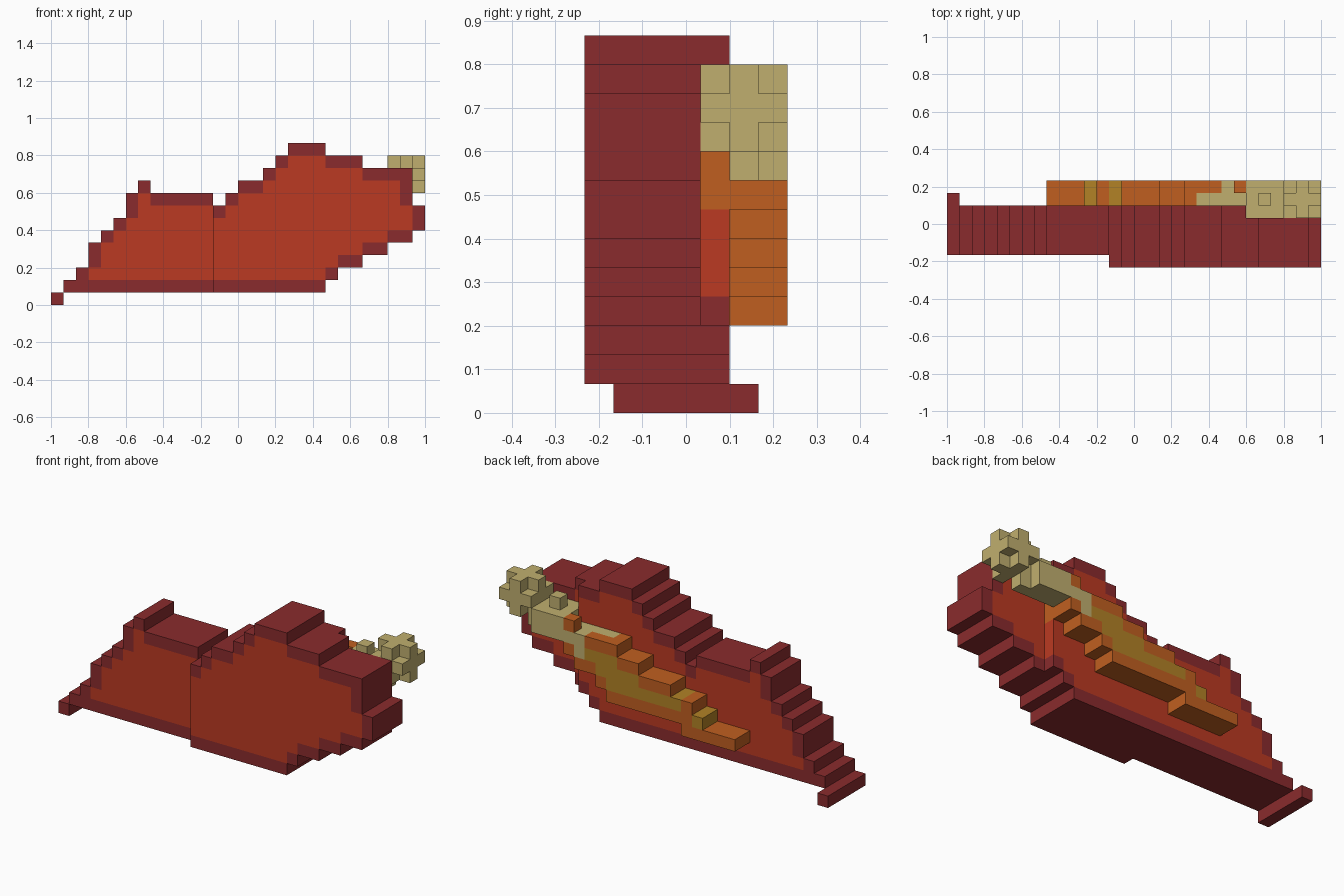
import bpy
import bmesh
from mathutils import Vector

U = 1 / 15  # edge of one block

if "Cube" in bpy.data.objects:
    bpy.data.objects.remove(bpy.data.objects["Cube"], do_unlink=True)


def make_material(name, rgb):
    linear = [((c / 255 + 0.055) / 1.055) ** 2.4 for c in rgb] + [1]
    mat = bpy.data.materials.new(name)
    mat.use_nodes = True
    mat.diffuse_color = linear
    mat.node_tree.nodes["Principled BSDF"].inputs["Base Color"].default_value = linear
    return mat


MATS = [make_material("dark red", (138, 43, 45)),
        make_material("bright red", (187, 58, 34)),
        make_material("orange", (192, 95, 32)),
        make_material("gold", (178, 130, 38)),
        make_material("pale tan", (192, 175, 111))]
DARK, RED, ORANGE, GOLD, TAN = range(len(MATS))
SIDES = [Vector(d) for d in
         ((1, 0, 0), (-1, 0, 0), (0, 1, 0), (0, -1, 0), (0, 0, 1), (0, 0, -1))]


def box(x0, x1, y0, y1, z0, z1):
    """Block cells; y is counted from the middle block, ends excluded."""
    return {(x, y, z) for x in range(x0, x1) for y in range(y0, y1) for z in range(z0, z1)}


def build(name, cells, colour):
    """Make the outer skin of a set of blocks, coloured block by block."""
    bm = bmesh.new()
    for cell in sorted(cells):
        centre = Vector(cell) + Vector((0.5, 0, 0.5))
        for d in SIDES:
            if tuple(int(v) for v in Vector(cell) + d) in cells:
                continue
            a = Vector((d.y, d.z, d.x)) / 2
            b = d.cross(a)
            mid = centre + d / 2
            face = bm.faces.new([bm.verts.new((mid + p) * U)
                                 for p in (a + b, b - a, -a - b, a - b)])
            face.normal_update()
            if face.normal.dot(d) < 0:
                face.normal_flip()
            face.material_index = colour(*cell)
    bmesh.ops.remove_doubles(bm, verts=bm.verts, dist=U / 100)
    bmesh.ops.dissolve_limit(bm, angle_limit=0.01, verts=bm.verts, edges=bm.edges,
                             delimit={'MATERIAL'})
    mesh = bpy.data.meshes.new(name)
    bm.to_mesh(mesh)
    bm.free()
    for mat in MATS:
        mesh.materials.append(mat)
    obj = bpy.data.objects.new(name, mesh)
    bpy.context.collection.objects.link(obj)
    return obj


def steps(pairs, end):
    """Expand (start, height) steps to a height for each column."""
    stops = [p[0] for p in pairs[1:]] + [end]
    return {x: h for (start, h), stop in zip(pairs, stops) for x in range(start, stop)}


def outline(lows, highs):
    return {(x, z) for x in highs for z in range(lows[x], highs[x])}


def inner(shape, x, z):
    return all(p in shape for p in ((x + 1, z), (x - 1, z), (x, z + 1), (x, z - 1)))


# Cloth body: stepped outline, thicker in front on the left half
tops = steps([(-14, 2), (-13, 3), (-12, 5), (-11, 6), (-10, 7), (-9, 9), (-8, 10),
              (-7, 9), (-2, 8), (-1, 9), (0, 10), (2, 11), (3, 12), (4, 13),
              (7, 12), (10, 11), (14, 8)], 15)
bottoms = steps([(-14, 1), (7, 2), (8, 3), (10, 4), (12, 5), (14, 6)], 15)
cloth = outline(bottoms, tops)
body = {(x, y, z) for x, z in cloth
        for y in range(-3 if x >= -2 else -2, 1 if x >= 9 else 2)}


def body_colour(x, y, z):
    if x == 8 and y == 1 and z in (7, 8):
        return ORANGE
    return RED if inner(cloth, x, z) else DARK


build("cloth_body", body, body_colour)

# Trailing tip
build("tail_tip", box(-15, -14, -2, 3, 0, 1), lambda x, y, z: DARK)

# Sheath on the back
sheath_tops = steps([(-7, 4), (-4, 5), (-3, 6), (-1, 7), (2, 8), (4, 9)], 9)
sheath_bottoms = steps([(-7, 3), (-2, 4), (5, 5), (6, 6), (8, 7)], 9)
sheath = outline(sheath_bottoms, sheath_tops)


def sheath_colour(x, y, z):
    if (x == 7 and z >= 7) or (x == 8 and z == 8) or (x >= 5 and z == 8 and y == 2):
        return TAN
    if (x, z) in ((-4, 4), (-2, 5)) or (x >= -2 and inner(sheath, x, z)):
        return GOLD
    return ORANGE


build("sheath", {(x, y, z) for x, z in sheath for y in (2, 3)}, sheath_colour)
build("sheath_stud", box(8, 9, 3, 4, 9, 10), lambda x, y, z: ORANGE)

# Handle with a raised knuckle
handle = (box(9, 12, 2, 4, 8, 10) | box(12, 13, 2, 3, 8, 10)
          | box(9, 12, 1, 2, 9, 10) | box(10, 11, 2, 3, 10, 11))
build("handle", handle, lambda x, y, z: TAN)

# Pommel: three-block cube without its corners
pommel = {c for c in box(12, 15, 1, 4, 9, 12)
          if not (c[0] != 13 and c[1] != 2 and c[2] != 10)}
build("pommel", pommel, lambda x, y, z: TAN)
